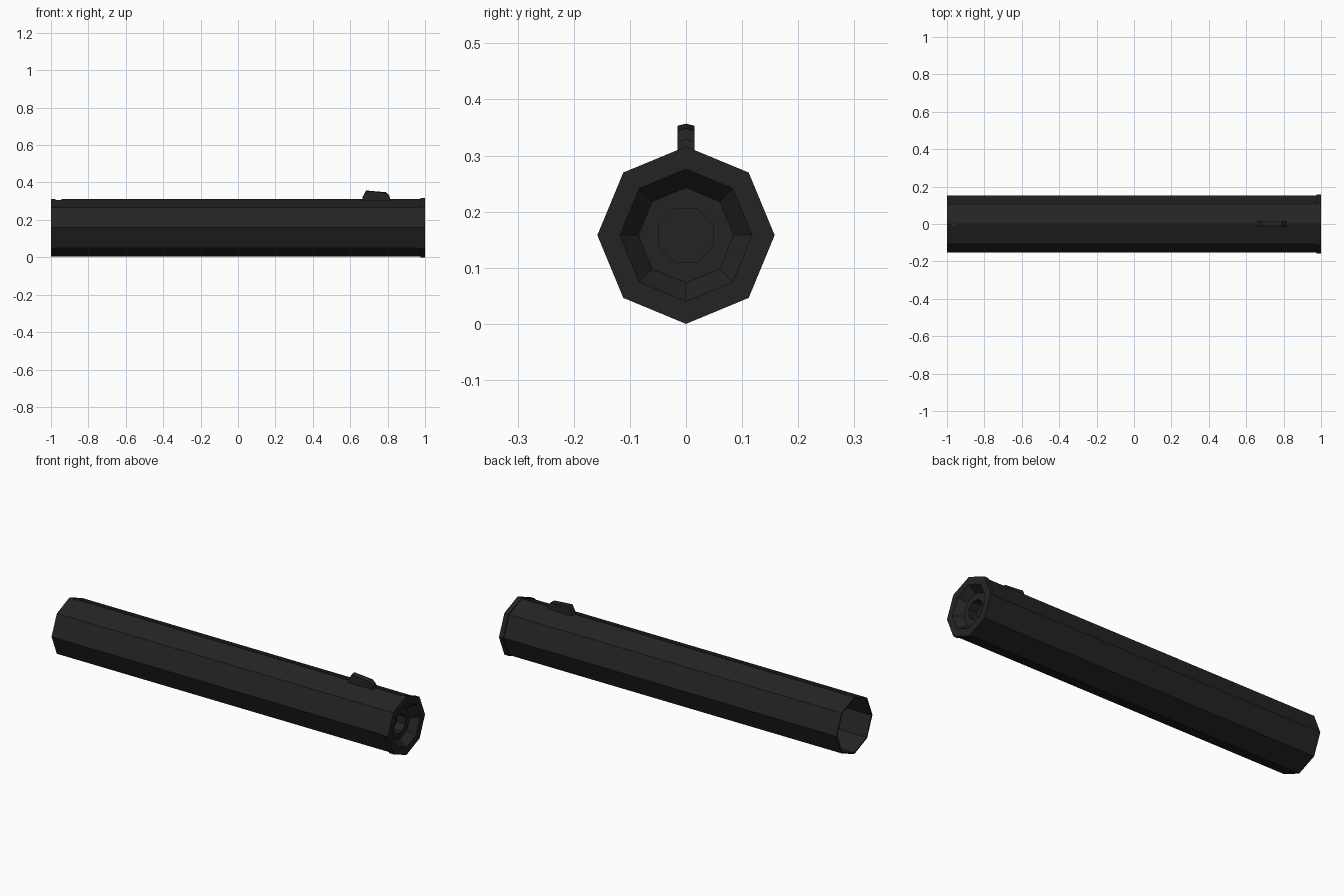
import bpy, bmesh, math

if "Cube" in bpy.data.objects:
    bpy.data.objects.remove(bpy.data.objects["Cube"])

CZ = 0.158  # height of the tube axis

metal = bpy.data.materials.new("dark gunmetal")
metal.diffuse_color = (0.0175, 0.0175, 0.0175, 1)
metal.use_nodes = True
metal.node_tree.nodes["Principled BSDF"].inputs["Base Color"].default_value = metal.diffuse_color


def finish(name, bm):
    bmesh.ops.recalc_face_normals(bm, faces=bm.faces)
    me = bpy.data.meshes.new(name)
    bm.to_mesh(me)
    bm.free()
    me.materials.append(metal)
    ob = bpy.data.objects.new(name, me)
    bpy.context.collection.objects.link(ob)
    return ob


def lathe(name, profile, closed=False, sides=8):
    """Turn (x, radius, twist) points around the tube axis."""
    bm = bmesh.new()
    rings = []
    for x, r, twist in profile:
        angles = [2 * math.pi * i / sides + math.radians(twist) for i in range(sides)]
        rings.append([bm.verts.new((x, r * math.cos(a), CZ + r * math.sin(a))) for a in angles])
    pairs = list(zip(rings, rings[1:]))
    if closed:
        pairs.append((rings[-1], rings[0]))
    for a, b in pairs:
        for i in range(sides):
            j = (i + 1) % sides
            bm.faces.new((a[i], a[j], b[j], b[i]))
    if not closed:
        bm.faces.new(rings[0])
        bm.faces.new(rings[-1])
    return finish(name, bm)


# Hollow octagonal tube, open at the rear
tube = lathe("tube", [(-1, 0.153, 0), (0.98, 0.153, 0), (0.98, 0.145, 0), (-1, 0.145, 0)], closed=True)

# Muzzle ring with a tapered recess and a small bore
lathe("muzzle", [(0.88, 0.146, 0), (0.975, 0.146, 0), (0.975, 0.158, 0), (1, 0.158, 0), (1, 0.118, 0),
                 (0.96, 0.085, 0), (0.96, 0.052, 22.5), (0.91, 0.052, 22.5)])

# Front sight: side profile extruded across y, with a slightly peaked top
bm = bmesh.new()
outline = [(0.66, 0.295), (0.667, 0.32), (0.685, 0.353), (0.79, 0.344), (0.81, 0.325), (0.815, 0.295)]
rows = []
for y, lift in ((-0.015, 0), (0, 0.004), (0.015, 0)):
    rows.append([bm.verts.new((x, y, z + (lift if z > 0.3 else 0))) for x, z in outline])
for a, b in zip(rows, rows[1:]):
    for i in range(len(outline)):
        j = (i + 1) % len(outline)
        bm.faces.new((a[i], a[j], b[j], b[i]))
bm.faces.new(rows[0])
bm.faces.new(rows[-1])
finish("front_sight", bm)

# Small rear sighting notch cut into the top edge
bm = bmesh.new()
bmesh.ops.create_cube(bm, size=1)
bmesh.ops.scale(bm, vec=(0.03, 0.03, 0.03), verts=bm.verts)
bmesh.ops.translate(bm, vec=(-0.96, 0, 0.321), verts=bm.verts)
cutter = finish("notch_cutter", bm)
cutter.hide_render = True
cutter.display_type = 'WIRE'
cut = tube.modifiers.new("notch", 'BOOLEAN')
cut.operation = 'DIFFERENCE'
cut.object = cutter
